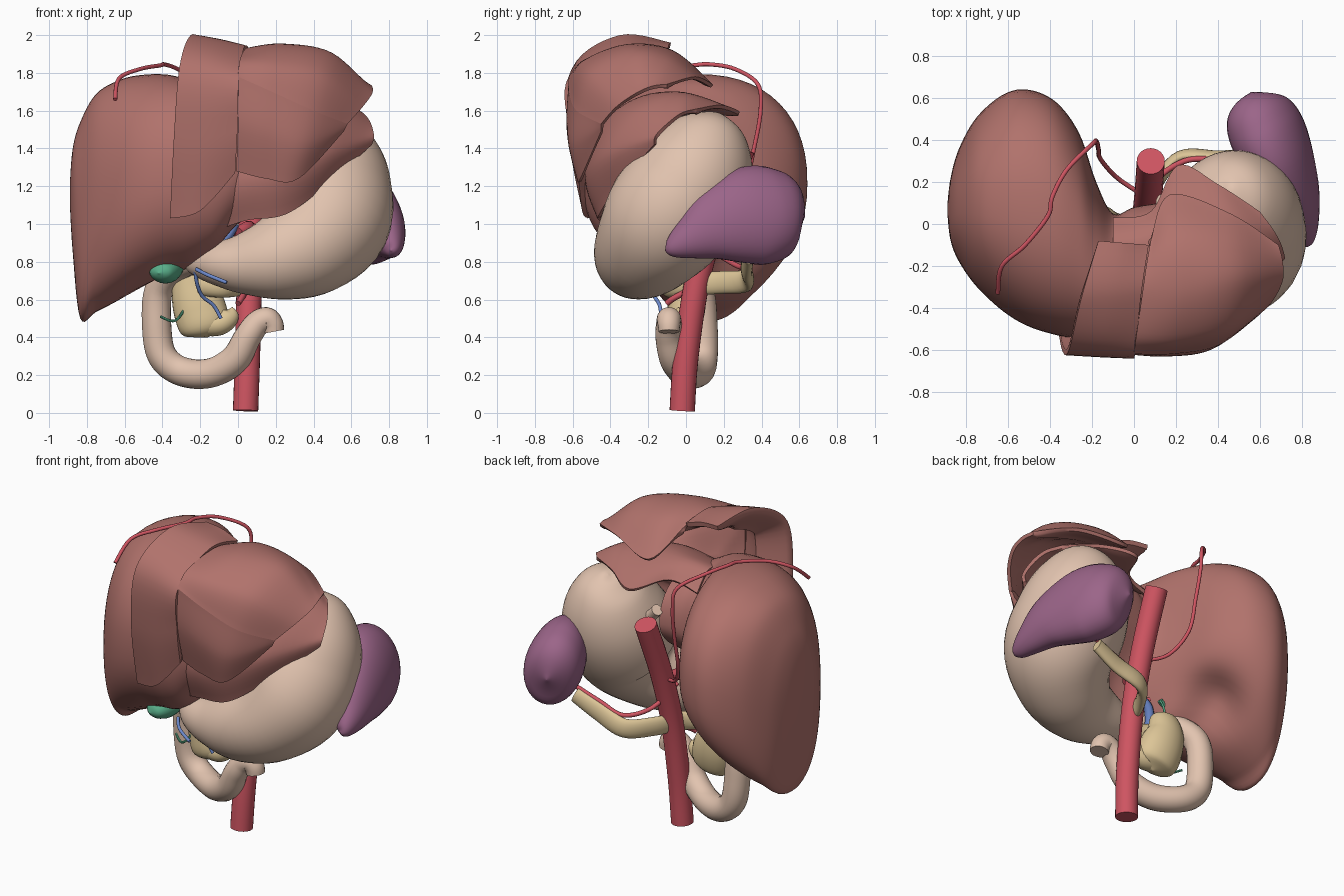
import bpy, bmesh, math
from mathutils import Vector

COLORS = {"liver": (0.44, 0.17, 0.15), "stomach": (0.76, 0.55, 0.43), "spleen": (0.33, 0.13, 0.25),
          "pancreas": (0.72, 0.56, 0.31), "artery": (0.62, 0.09, 0.12), "vein": (0.15, 0.25, 0.6),
          "bile": (0.1, 0.42, 0.25)}
MATS = {}
for key, c in COLORS.items():
    MATS[key] = bpy.data.materials.new(key)
    MATS[key].diffuse_color = (*c, 1)


def catmull(pts, n):
    """Smooth curve through tuples of any length."""
    pts = [tuple(p) for p in pts]
    out = []
    for i in range(len(pts) - 1):
        a, b, c, d = pts[max(i - 1, 0)], pts[i], pts[i + 1], pts[min(i + 2, len(pts) - 1)]
        for k in range(n):
            t = k / n
            out.append(tuple(0.5 * (2 * q + (r - p) * t + (2 * p - 5 * q + 4 * r - s) * t * t
                                    + (3 * q - p - 3 * r + s) * t ** 3) for p, q, r, s in zip(a, b, c, d)))
    return out + [pts[-1]]


def finish(name, bm, mat):
    bmesh.ops.recalc_face_normals(bm, faces=bm.faces[:])
    me = bpy.data.meshes.new(name)
    bm.to_mesh(me)
    bm.free()
    ob = bpy.data.objects.new(name, me)
    bpy.context.collection.objects.link(ob)
    me.materials.append(MATS[mat])
    bpy.ops.object.select_all(action='DESELECT')
    ob.select_set(True)
    bpy.context.view_layer.objects.active = ob
    bpy.ops.object.shade_smooth_by_angle(angle=math.radians(45))
    return ob


def skin(name, rings, mat):
    """Closed body from rings of points."""
    bm = bmesh.new()
    vs = [[bm.verts.new(p) for p in r] for r in rings]
    n = len(vs[0])
    for a, b in zip(vs, vs[1:]):
        for j in range(n):
            bm.faces.new((a[j], a[(j + 1) % n], b[(j + 1) % n], b[j]))
    bm.faces.new(vs[0])
    bm.faces.new(vs[-1])
    return finish(name, bm, mat)


def sweep(name, pts, mat, r=None, n=6, sides=20):
    """Tube along points (x,y,z,side radius,up radius), or constant radius r."""
    if r:
        pts = [(*p, r, r) for p in pts]
    st = catmull(pts, n)
    pos = [Vector(s[:3]) for s in st]
    up = None
    rings = []
    for i, s in enumerate(st):
        t = (pos[min(i + 1, len(pos) - 1)] - pos[max(i - 1, 0)]).normalized()
        if up is None:
            up = Vector((0, 0, 1)) if abs(t.z) < 0.8 else Vector((0, 1, 0))
        up = (up - t * up.dot(t)).normalized()
        side = t.cross(up)
        ra, rb = max(s[3], 0.002), max(s[4], 0.002)
        rings.append([pos[i] + side * ra * math.cos(a) + up * rb * math.sin(a)
                      for a in (2 * math.pi * k / sides for k in range(sides))])
    return skin(name, rings, mat)


def sheet(name, rows, thick, mat="liver", n=7):
    """Curved slab: outer surface through rows of points, thinner at the border."""
    lines = [catmull(r, n) for r in rows]
    cols = [catmull(c, n) for c in zip(*lines)]
    w, h = len(cols), len(cols[0])
    bm = bmesh.new()
    g = [[bm.verts.new(cols[i][j]) for i in range(w)] for j in range(h)]
    for j in range(h - 1):
        for i in range(w - 1):
            bm.faces.new((g[j][i], g[j][i + 1], g[j + 1][i + 1], g[j + 1][i]))
    bm.normal_update()
    inner = []
    for j in range(h):
        row = []
        for i in range(w):
            e = min(i, w - 1 - i, j, h - 1 - j)
            row.append(bm.verts.new(g[j][i].co - g[j][i].normal * thick * (0.2 + 0.8 * min(e / 7, 1))))
        inner.append(row)
    for j in range(h - 1):
        for i in range(w - 1):
            bm.faces.new((inner[j][i], inner[j + 1][i], inner[j + 1][i + 1], inner[j][i + 1]))
    rim = [(0, i) for i in range(w)] + [(j, w - 1) for j in range(1, h)]
    rim += [(h - 1, i) for i in range(w - 2, -1, -1)] + [(j, 0) for j in range(h - 2, 0, -1)]
    for (a, b), (c, d) in zip(rim, rim[1:] + rim[:1]):
        bm.faces.new((g[a][b], inner[a][b], inner[c][d], g[c][d]))
    return finish(name, bm, mat)


# Right lobe of the liver: x, ymin, ymax, zmin, zmax, lift of the rear underside
lobe = [(-0.89, 0.04, 0.10, 1.10, 1.22, 0), (-0.875, -0.08, 0.22, 0.85, 1.40, 0),
        (-0.835, -0.18, 0.36, 0.50, 1.54, 0), (-0.75, -0.30, 0.51, 0.535, 1.69, 0),
        (-0.62, -0.42, 0.62, 0.60, 1.765, 0.05), (-0.50, -0.49, 0.64, 0.66, 1.79, 0.1),
        (-0.37, -0.53, 0.58, 0.72, 1.79, 0.2), (-0.26, -0.55, 0.43, 0.76, 1.76, 0.3),
        (-0.18, -0.55, 0.20, 0.82, 1.72, 0.4), (-0.10, -0.54, 0.05, 0.89, 1.68, 0.4),
        (0.0, -0.52, 0.08, 1.00, 1.63, 0.4), (0.12, -0.46, 0.10, 1.06, 1.58, 0.4)]
dent = Vector((-0.35, 0.25, 0.80))  # hollow on the underside
rings = []
for x, y0, y1, z0, z1, lift in catmull(lobe, 6):
    ring = []
    for k in range(56):
        a = 2 * math.pi * k / 56
        c, s = math.cos(a), math.sin(a)
        c2, s2 = math.copysign(abs(c) ** 0.88, c), math.copysign(abs(s) ** 0.88, s)
        if s2 < 0:
            s2 *= 1 - lift * max(c, 0)
        p = Vector((x, (y0 + y1) / 2 + (y1 - y0) / 2 * c2, (z0 + z1) / 2 + (z1 - z0) / 2 * s2))
        f = math.exp(-((p - dent).length / 0.19) ** 2)
        ring.append(p + Vector((-0.09, -0.03, 0.10)) * f)
    rings.append(ring)
skin("liver_right_lobe", rings, "liver")

# Left lobe over the stomach
sheet("liver_left_lobe", [
    [(-0.1, -.38, .97), (.05, -.46, 1.02), (.25, -.46, 1.05), (.45, -.37, 1.19), (.71, -.17, 1.42)],
    [(-0.1, -.48, 1.2), (.05, -.53, 1.25), (.25, -.52, 1.3), (.48, -.41, 1.38), (.72, -.16, 1.47)],
    [(-0.1, -.42, 1.5), (.05, -.42, 1.54), (.25, -.38, 1.59), (.5, -.26, 1.6), (.70, -.09, 1.54)],
    [(-0.1, -.12, 1.66), (.05, -.12, 1.68), (.25, -.1, 1.7), (.48, -.03, 1.69), (.66, -.02, 1.59)],
    [(-0.1, .03, 1.55), (.08, .06, 1.60), (.21, .28, 1.59), (.4, .19, 1.63), (.6, .06, 1.61)]], 0.10)

# Raised front segments
sheet("liver_middle_segment", [
    [(-.36, -.52, 1.03), (-.2, -.55, 1.07), (-.015, -.57, 1.27)],
    [(-.34, -.61, 1.45), (-.17, -.62, 1.45), (-.003, -.62, 1.5)],
    [(-.31, -.60, 1.83), (-.15, -.61, 1.81), (.005, -.62, 1.78)],
    [(-.25, -.35, 2.0), (-.1, -.35, 1.97), (.035, -.33, 1.94)],
    [(-.17, -.08, 1.96), (-.05, -.09, 1.95), (.07, -.1, 1.91)]], 0.14)
seam = [(0, -.62, 1.78), (.18, -.62, 1.70), (.4, -.58, 1.60), (.58, -.45, 1.53)]
sheet("liver_left_lower_segment", [
    [(-.01, -.55, 1.28), (.15, -.57, 1.24), (.32, -.56, 1.24), (.56, -.45, 1.49)],
    [(0, -.62, 1.53), (.16, -.63, 1.48), (.36, -.60, 1.42), (.57, -.45, 1.51)], seam], 0.09)
sheet("liver_left_upper_segment", [
    seam, [(.01, -.54, 1.87), (.2, -.55, 1.85), (.46, -.5, 1.79), (.66, -.37, 1.62)],
    [(.04, -.33, 1.93), (.24, -.32, 1.95), (.5, -.28, 1.90), (.71, -.27, 1.69)],
    [(.06, -.19, 1.92), (.21, -.07, 1.92), (.48, -.1, 1.88), (.71, -.18, 1.73)],
    [(.08, -.08, 1.88), (.17, .14, 1.74), (.46, .05, 1.78), (.69, -.1, 1.74)]], 0.10)

# Stomach and its inlet
sweep("stomach", [(x, y, z, r, r) for x, y, z, r in [
    (.44, .17, 1.58, 0), (.445, .165, 1.565, .08), (.46, .14, 1.49, .2), (.475, .08, 1.34, .295),
    (.48, .0, 1.18, .335), (.47, -.11, 1.02, .335), (.36, -.205, .89, .285), (.2, -.26, .82, .228),
    (.03, -.26, .79, .165), (-.1, -.24, .79, .12), (-.2, -.18, .80, .085), (-.25, -.15, .81, .06)]],
    "stomach", n=5, sides=40)
sweep("oesophagus", [(.28, .08, 1.3), (.19, .09, 1.35), (.13, .11, 1.41)], "stomach", r=.035)

# Duodenum loop
sweep("duodenum", [(x, y, z, r, r) for x, y, z, r in [
    (-.22, -.15, .80, .06), (-.33, -.02, .76, .07), (-.42, .07, .65, .076), (-.43, .09, .45, .078),
    (-.4, .09, .3, .078), (-.3, .07, .22, .078), (-.15, .0, .21, .078), (-.02, -.06, .28, .078),
    (.05, -.09, .4, .072), (.1, -.09, .47, .068), (.15, -.09, .495, .065), (.18, -.09, .47, .06),
    (.19, -.09, .43, .055)]], "stomach")

# Spleen
sweep("spleen", [(.81, -.11, .86, 0, 0), (.815, -.08, .87, .045, .05), (.80, .02, .92, .085, .115),
                 (.76, .16, .99, .125, .20), (.685, .33, 1.04, .165, .265), (.62, .47, 1.05, .175, .25),
                 (.58, .57, 1.05, .13, .18), (.56, .63, 1.04, 0, 0)], "spleen", sides=32)

# Pancreas
sweep("pancreas_head", [(-.22, .0, .79, 0, 0), (-.22, .0, .77, .08, .06), (-.23, .01, .66, .12, .09),
                        (-.2, .0, .54, .14, .1), (-.17, -.02, .44, .12, .08), (-.16, -.02, .40, 0, 0)], "pancreas")
sweep("pancreas_head_hook", [(-.2, -.03, .47, .06, .06), (-.1, -.04, .47, .06, .06),
                             (-.04, -.04, .52, .04, .05), (-.03, -.04, .56, 0, 0)], "pancreas")
sweep("pancreas_body", [(-.2, -.06, .68, .04, .06), (-.08, -.09, .67, .04, .06), (.02, .0, .68, .03, .06),
                        (.1, .18, .69, .03, .06), (.22, .32, .70, .03, .06), (.4, .32, .76, .03, .06),
                        (.56, .33, .83, .03, .05)], "pancreas")

# Gallbladder and bile ducts
sweep("gallbladder", [(-.42, -.31, .74, 0, 0), (-.41, -.28, .745, .06, .045), (-.38, -.2, .76, .08, .075),
                      (-.33, -.1, .80, .06, .06), (-.26, -.02, .85, .025, .025), (-.2, .0, .88, .015, .015)], "bile")
sweep("bile_duct", [(-.2, .0, .88), (-.2, .04, .78), (-.26, -.04, .6), (-.33, -.09, .49), (-.41, -.05, .51)],
      "bile", r=.007, sides=8)

# Aorta and arteries
sweep("aorta", [(.04, -.02, .012), (.05, .0, .3), (.06, .06, .7), (.07, .16, 1.05), (.08, .3, 1.40)],
      "artery", r=.067, sides=24)
arteries = {
    "celiac_artery": (.035, [(.06, .13, .98), (.05, .02, .98), (.0, -.05, .95)]),
    "hepatic_artery": (.015, [(.02, .0, .98), (-.06, -.06, .93), (-.12, -.1, .89), (-.2, -.05, .92)]),
    "splenic_artery": (.014, [(.04, .03, .93), (.1, .2, .82), (.24, .3, .77), (.4, .31, .82), (.6, .32, .89)]),
    "mesenteric_artery": (.016, [(.05, .04, .66), (.02, -.06, .61), (.0, -.1, .58)]),
    "upper_artery": (.011, [(.04, .14, 1.0), (-.08, .22, 1.05), (-.16, .31, 1.2), (-.17, .36, 1.4),
                            (-.18, .395, 1.6), (-.2, .38, 1.74), (-.32, .26, 1.82), (-.39, .13, 1.845),
                            (-.41, .04, 1.84), (-.52, -.1, 1.82), (-.63, -.2, 1.77), (-.65, -.33, 1.66)])}
for name, (r, pts) in arteries.items():
    sweep(name, pts, "artery", r=r, sides=10)

# Portal veins
veins = {
    "portal_vein": (.028, [(-.02, -.05, 1.0), (-.07, -.07, .92), (-.16, -.06, .84), (-.2, -.1, .72)]),
    "front_vein": (.01, [(-.23, -.26, .81), (-.22, -.22, .70), (-.19, -.17, .62), (-.13, -.14, .57), (-.09, -.13, .5)]),
    "side_vein": (.01, [(-.22, -.3, .76), (-.16, -.37, .73), (-.06, -.41, .69)])}
for name, (r, pts) in veins.items():
    sweep(name, pts, "vein", r=r, sides=10)
